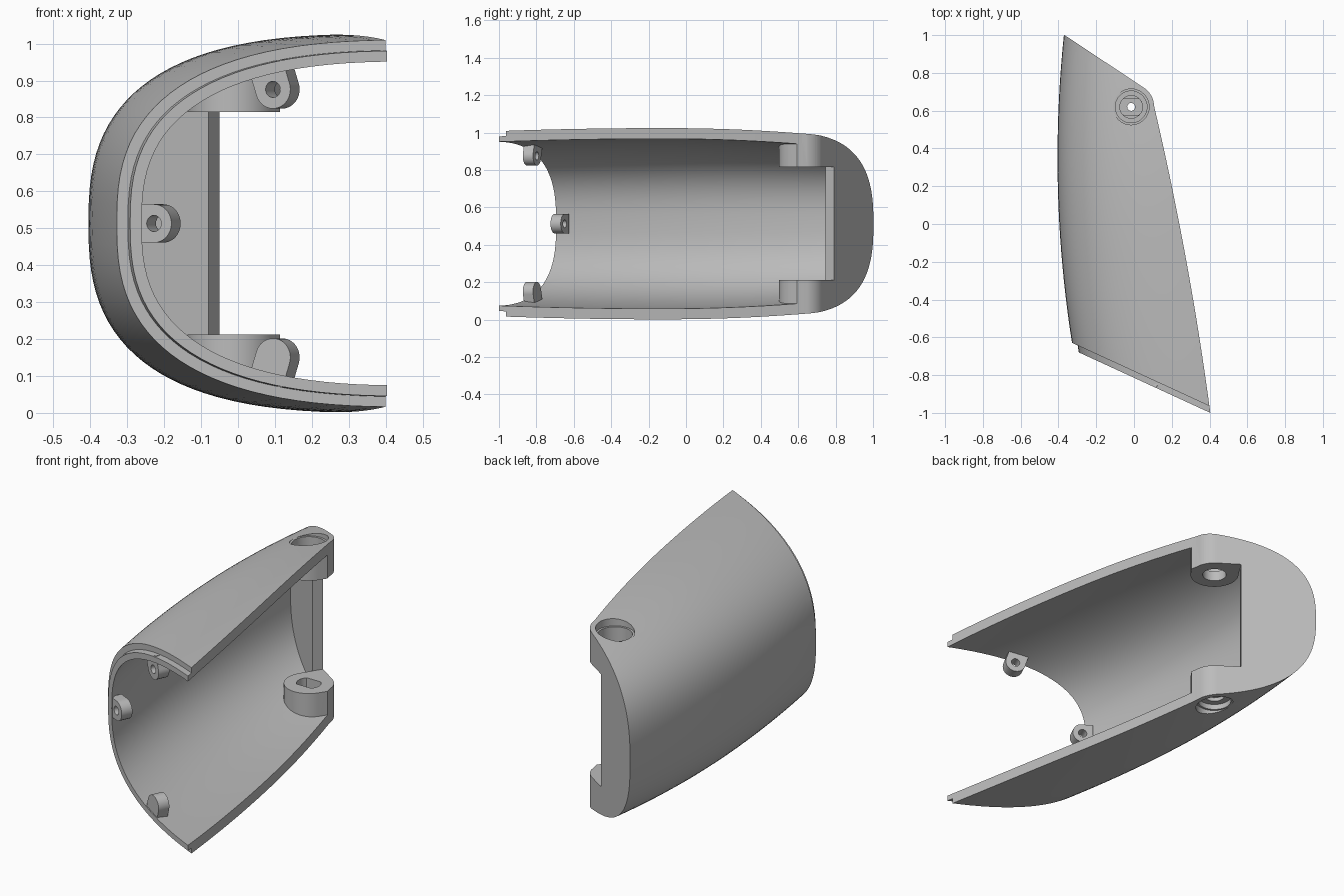
import bpy, bmesh
from math import sin, cos, pi, radians, copysign
from mathutils import Vector, Matrix

if "Cube" in bpy.data.objects:
    bpy.data.objects.remove(bpy.data.objects["Cube"], do_unlink=True)

grey = bpy.data.materials.new("mid_grey")
grey.use_nodes = True
grey.diffuse_color = (0.5, 0.5, 0.5, 1)
grey.node_tree.nodes["Principled BSDF"].inputs["Base Color"].default_value = (0.5, 0.5, 0.5, 1)

MID = 0.513                                   # height of the symmetry plane
PIVOT = Vector((-0.015, 0.62))                # hinge axis in plan
TAN = Vector((1, -0.66)).normalized()         # along the back wall
NRM = Vector((0.66, 1)).normalized()          # out of the back wall
front_lip = lambda x: -0.814 - 0.46 * x
front_skin = lambda x: -0.78 - 0.46 * x
back = lambda x: 0.758 - 0.66 * x


def make(name, bm):
    bmesh.ops.recalc_face_normals(bm, faces=bm.faces)
    mesh = bpy.data.meshes.new(name)
    bm.to_mesh(mesh)
    bm.free()
    mesh.materials.append(grey)
    obj = bpy.data.objects.new(name, mesh)
    bpy.context.collection.objects.link(obj)
    return obj


def prism(name, outline, low, high, matrix=Matrix()):
    """Extrude a flat outline between two heights."""
    bm = bmesh.new()
    face = bm.faces.new([bm.verts.new((p[0], p[1], low)) for p in outline])
    out = bmesh.ops.extrude_face_region(bm, geom=[face])["geom"]
    for v in out:
        if isinstance(v, bmesh.types.BMVert):
            v.co.z = high
    bm.transform(matrix)
    return make(name, bm)


def arc(centre, r, a0, a1, n):
    return [(centre[0] + r * cos(a0 + (a1 - a0) * i / n),
             centre[1] + r * sin(a0 + (a1 - a0) * i / n)) for i in range(n + 1)]


def circle(centre, r, n=40):
    return arc(centre, r, 0, 2 * pi, n)[:-1]


def combine(target, tool, operation="DIFFERENCE", keep=False):
    mod = target.modifiers.new("cut", "BOOLEAN")
    mod.operation, mod.solver, mod.object = operation, "EXACT", tool
    graph = bpy.context.evaluated_depsgraph_get()
    mesh = bpy.data.meshes.new_from_object(target.evaluated_get(graph))
    target.modifiers.clear()
    target.data = mesh
    if not keep:
        bpy.data.objects.remove(tool, do_unlink=True)


def body(name, inset, rows=32, cols=56, power=2.65):
    """Loft of D-shaped sections, bowed along its length."""
    bm = bmesh.new()
    rings = []
    for j in range(rows + 1):
        y = -1.15 + 2.3 * j / rows
        xc = 0.37 - 0.16 * y
        a = xc + 0.405 - 0.08 * (y - 0.35) ** 2 - inset
        b = 0.513 - (0.05 if y > -0.1 else 0.02) * (y + 0.1) ** 2 - inset
        ring = []
        for i in range(cols + 1):
            t = pi * (i / cols - 0.5)
            c, s = max(cos(t), 0), sin(t)
            ring.append(bm.verts.new((xc - a * c ** (2 / power), y,
                                      MID + b * copysign(abs(s) ** (2 / power), s))))
        rings.append(ring)
    for p, q in zip(rings, rings[1:]):
        for i in range(cols + 1):
            k = (i + 1) % (cols + 1)
            bm.faces.new((p[i], p[k], q[k], q[i]))
    bm.faces.new(rings[0])
    bm.faces.new(rings[-1])
    return make(name, bm)


def right_edge(y):
    return 0.4 - 0.171 * (y + 0.97) - 0.031 * (y + 0.97) * (y - 0.2)


# Outer skin trimmed to its footprint
sweep = [-1 + 1.62 * i / 20 for i in range(21)]
footprint = [(-0.7, front_lip(-0.7))] + [(right_edge(y), y) for y in sweep]
footprint += arc(PIVOT, 0.122, radians(14), radians(56.6), 8) + [(-0.7, back(-0.7))]
shell = body("shell", 0)
combine(shell, prism("footprint", footprint, -1, 2), "INTERSECT")
solid = shell.copy()
solid.data = shell.data.copy()
bpy.context.collection.objects.link(solid)

# Stepped lip round the front opening
step = prism("step", [(-0.9, front_skin(-0.9)), (0.9, front_skin(0.9)), (0.9, -2), (-0.9, -2)], -1, 2)
combine(step, body("lip_core", 0.028))
combine(shell, step)

# Hollow inside, stopping short of the back wall
wall = 0.055 * 1.2
hollow = body("hollow", 0.057)
combine(hollow, prism("room", [(-0.9, -2), (0.9, -2), (0.9, back(0.9) - wall),
                               (-0.9, back(-0.9) - wall)], -1, 2), "INTERSECT")
combine(shell, hollow)

# Window in the back wall
corner = Vector((-0.05, back(-0.05)))
window = [corner - NRM * 0.1, corner + NRM * 0.1,
          corner + NRM * 0.1 + TAN * 0.4, corner - NRM * 0.1 + TAN * 0.4]
combine(shell, prism("window", window, 0.21, 0.817))

# Hinge bosses, top and bottom, joined to the back wall
outline = arc(PIVOT, 0.122, radians(146.6), radians(326.6), 32)
outline += [PIVOT + TAN * 0.122 + NRM * 0.2, PIVOT - TAN * 0.122 + NRM * 0.2]
for low, high in ((-0.2, 0.212), (0.815, 1.2)):
    boss = prism("boss", outline, low, high)
    combine(boss, solid, "INTERSECT", keep=True)
    combine(shell, boss, "UNION")
bpy.data.objects.remove(solid, do_unlink=True)

# Hinge holes: stepped outer cups, round bore above, flat-sided socket below
flat = [(x, max(PIVOT.y - 0.043, min(PIVOT.y + 0.043, y))) for x, y in circle(PIVOT, 0.06, 42)]
for shape, low, high in ((circle(PIVOT, 0.095), 0.955, 1.2), (circle(PIVOT, 0.084), 0.87, 1.21),
                         (circle(PIVOT, 0.06), 0.75, 1.1),
                         (circle(PIVOT, 0.095), -0.2, 0.071), (circle(PIVOT, 0.084), -0.21, 0.1),
                         (circle(PIVOT, 0.05), -0.1, 0.12),
                         (flat, 0.15, 0.3), (circle(PIVOT, 0.021, 20), -0.1, 0.3)):
    combine(shell, prism("bore", shape, low, high))

# Screw lugs behind the front lip: local x runs along the lip, local y is up
across = Vector((1, -0.46, 0)).normalized()
inward = Vector((0.46, 1, 0)).normalized()
parts = [shell]
for name, x, z, lean, reach in (("side_lug", -0.23, MID, 180, 0.055),
                                ("upper_lug", 0.092, 0.876, 108, 0.07),
                                ("lower_lug", 0.092, 2 * MID - 0.876, 252, 0.07)):
    frame = Matrix((across, (0, 0, 1), inward)).transposed().to_4x4()
    frame.translation = Vector((x, front_lip(x), z))
    a = radians(lean)
    d = Vector((cos(a), sin(a)))
    n = Vector((-d.y, d.x)) * 0.052
    shape = arc((0, 0), 0.052, a + pi / 2, a + 3 * pi / 2, 20) + [d * reach - n, d * reach + n]
    lug = prism(name, shape, 0.006, 0.066, frame)
    combine(lug, prism("screw_hole", circle((0, 0), 0.022, 20), -0.05, 0.12, frame))
    parts.append(lug)

# Shading
bpy.ops.object.select_all(action="DESELECT")
for part in parts:
    part.select_set(True)
bpy.context.view_layer.objects.active = shell
bpy.ops.object.shade_smooth_by_angle(angle=radians(28))
